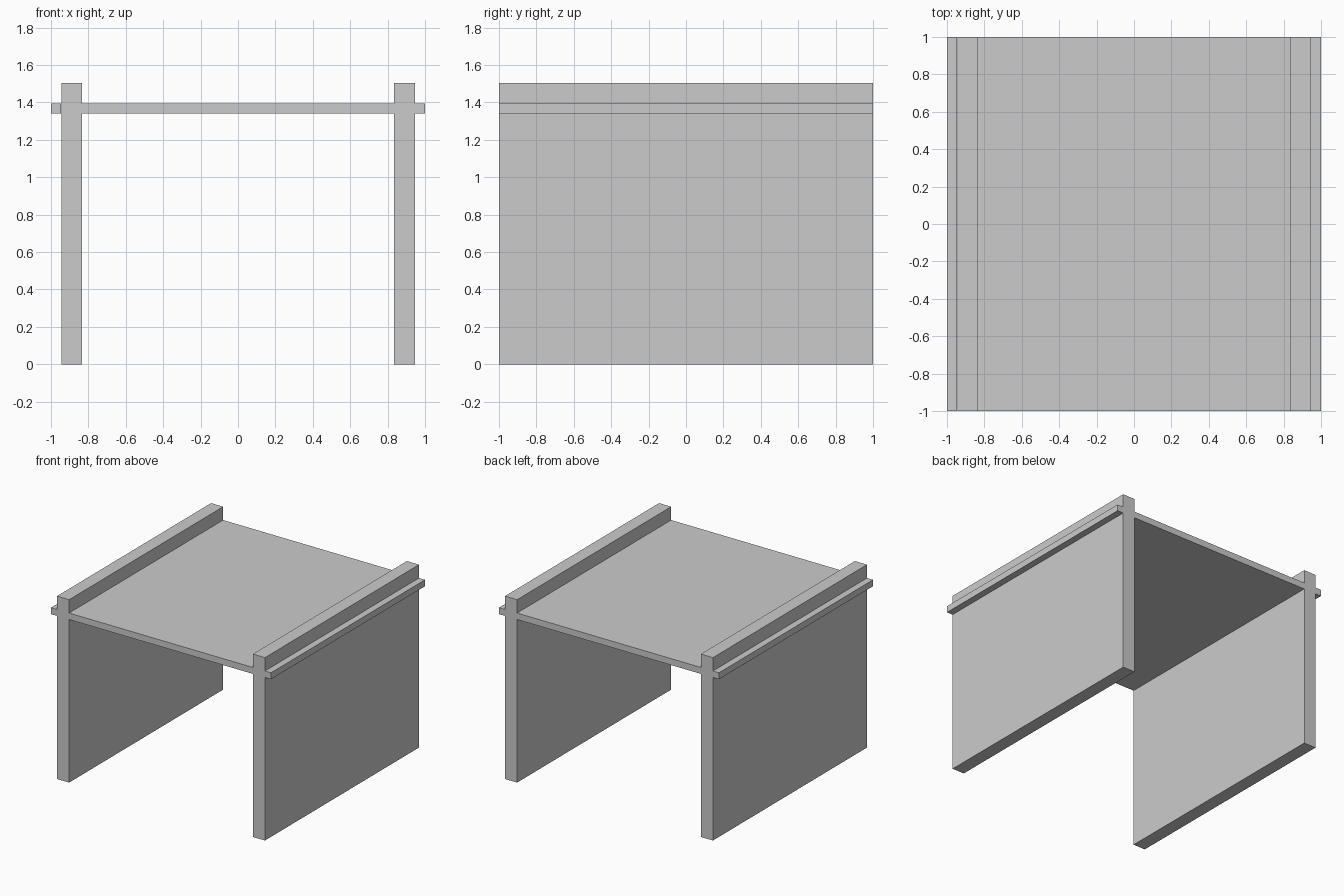
import bpy

if "Cube" in bpy.data.objects:
    bpy.data.objects.remove(bpy.data.objects["Cube"])


def box(name, x, y, z):
    """Add a box from (min, max) ranges on each axis."""
    bpy.ops.mesh.primitive_cube_add(size=1, location=[sum(r) / 2 for r in (x, y, z)])
    ob = bpy.context.object
    ob.name = name
    ob.scale = [r[1] - r[0] for r in (x, y, z)]
    bpy.ops.object.transform_apply(location=True, rotation=False, scale=True)
    return ob


DEPTH = (-1.0, 1.0)
INNER, OUTER = 0.835, 0.945   # side panel faces
TOP_Z = (1.34, 1.393)         # table top thickness

# Table top spanning between the side panels
box("table_top", (-INNER, INNER), DEPTH, TOP_Z)

for side, s in (("left", -1), ("right", 1)):
    # Full-height side panel rising above the top as a rim
    box(f"{side}_side_panel", sorted((s * INNER, s * OUTER)), DEPTH, (0, 1.503))
    # Narrow ledge where the top passes through the panel
    box(f"{side}_outer_ledge", sorted((s * OUTER, s * 1.0)), DEPTH, TOP_Z)
